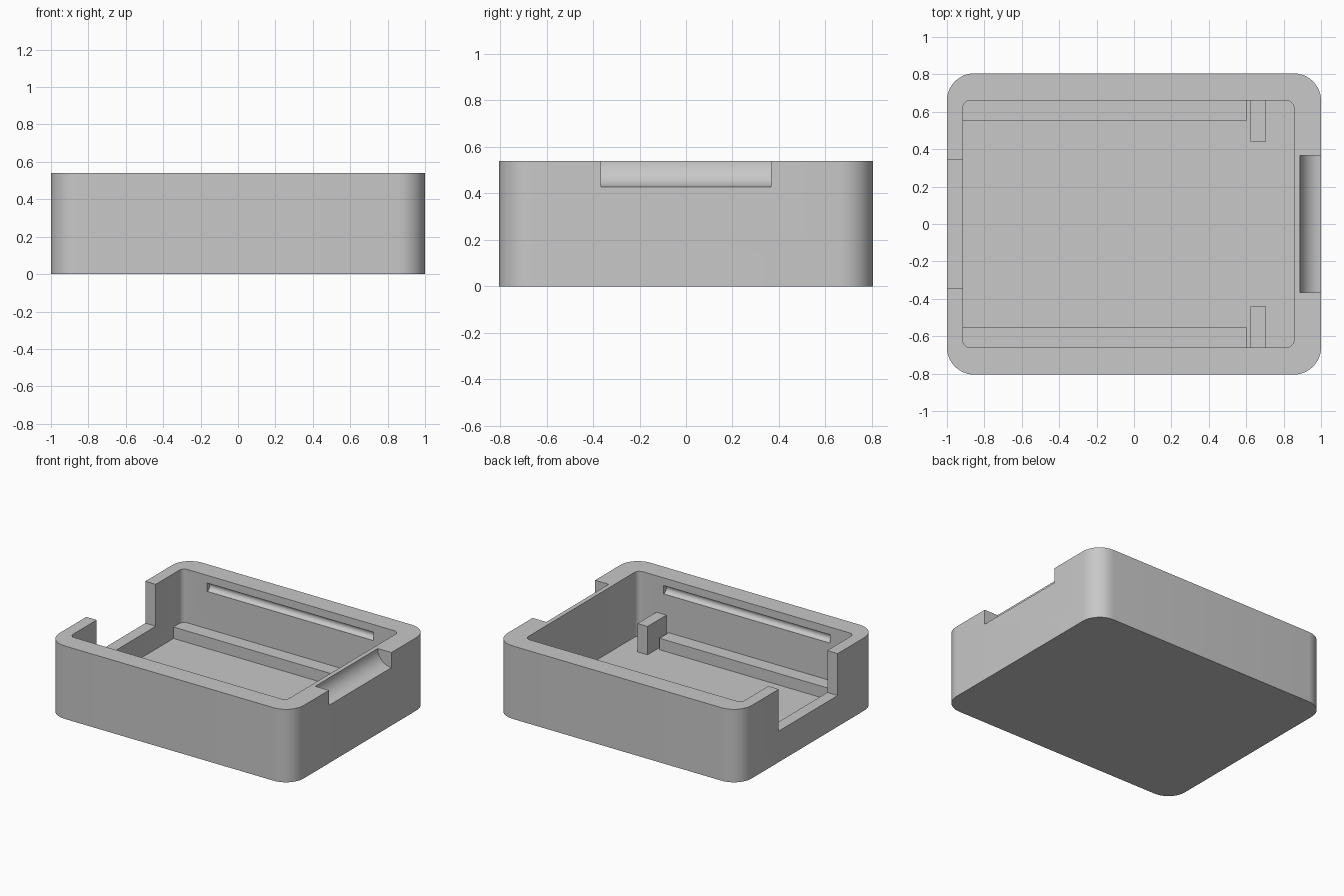
import bpy, bmesh
from math import cos, sin, pi, radians

if "Cube" in bpy.data.objects:
    bpy.data.objects.remove(bpy.data.objects["Cube"], do_unlink=True)

grey = bpy.data.materials.new("light grey plastic")
grey.use_nodes = True
grey.diffuse_color = (0.58, 0.58, 0.58, 1)
grey.node_tree.nodes["Principled BSDF"].inputs["Base Color"].default_value = (0.58, 0.58, 0.58, 1)


def prism(name, x, y, z, radius=0.0, steps=12):
    """Upright block over the ranges x, y, z with rounded vertical edges."""
    bm = bmesh.new()
    corners = [(x[1], y[1], 1, 1), (x[0], y[1], -1, 1), (x[0], y[0], -1, -1), (x[1], y[0], 1, -1)]
    ring = []
    for i, (cx, cy, sx, sy) in enumerate(corners):
        for k in range(steps + 1 if radius else 1):
            a = pi / 2 * (i + k / steps)
            ring.append(bm.verts.new((cx - sx * radius + radius * cos(a) if radius else cx,
                                      cy - sy * radius + radius * sin(a) if radius else cy, z[0])))
    base = bm.faces.new(ring)
    top = bmesh.ops.extrude_face_region(bm, geom=[base])["geom"]
    bmesh.ops.translate(bm, vec=(0, 0, z[1] - z[0]),
                        verts=[v for v in top if isinstance(v, bmesh.types.BMVert)])
    bmesh.ops.recalc_face_normals(bm, faces=bm.faces)
    return finish(name, bm)


def finish(name, bm):
    mesh = bpy.data.meshes.new(name)
    bm.to_mesh(mesh)
    bm.free()
    mesh.materials.append(grey)
    ob = bpy.data.objects.new(name, mesh)
    bpy.context.collection.objects.link(ob)
    return ob


def rod(name, radius, length, centre, axis):
    """Cylinder lying along x or y."""
    bpy.ops.mesh.primitive_cylinder_add(
        vertices=64, radius=radius, depth=length, location=centre,
        rotation=(0, pi / 2, 0) if axis == "x" else (pi / 2, 0, 0))
    ob = bpy.context.object
    ob.name = name
    ob.data.materials.append(grey)
    return ob


def cut(target, cutter):
    cutter.hide_render = True
    mod = target.modifiers.new("cut", "BOOLEAN")
    mod.operation, mod.solver, mod.object = "DIFFERENCE", "EXACT", cutter
    bpy.ops.object.select_all(action="DESELECT")
    target.select_set(True)
    bpy.context.view_layer.objects.active = target
    bpy.ops.object.modifier_apply(modifier=mod.name)
    bpy.data.objects.remove(cutter, do_unlink=True)


# Open tray with rounded corners
HEIGHT, FLOOR = 0.54, 0.06
tray = prism("tray", (-1, 1), (-0.805, 0.805), (0, HEIGHT), 0.145)
cut(tray, prism("cavity", (-0.915, 0.855), (-0.66, 0.66), (FLOOR, 0.8), 0.04))

# Square opening in the left-hand end wall
cut(tray, prism("opening", (-1.2, -0.88), (-0.345, 0.345), (0.23, 0.8)))

# Scooped finger grip in the other end wall
cut(tray, rod("grip", 0.112, 0.73, (1, 0, HEIGHT), "y"))

# Snap grooves along both long walls
for side in (-1, 1):
    cut(tray, rod("groove", 0.031, 1.36, (-0.035, side * 0.66, 0.452), "x"))

# Support ledges and corner posts
for side, label in ((-1, "front"), (1, "back")):
    y = lambda a, b: tuple(sorted((side * a, side * b)))
    prism(label + "_ledge", (-0.93, 0.605), y(0.553, 0.68), (FLOOR - 0.02, 0.145))
    prism(label + "_post", (0.623, 0.705), y(0.44, 0.68), (FLOOR - 0.02, 0.27))

bpy.ops.object.select_all(action="DESELECT")
tray.select_set(True)
bpy.context.view_layer.objects.active = tray
bpy.ops.object.shade_smooth_by_angle(angle=radians(30))
